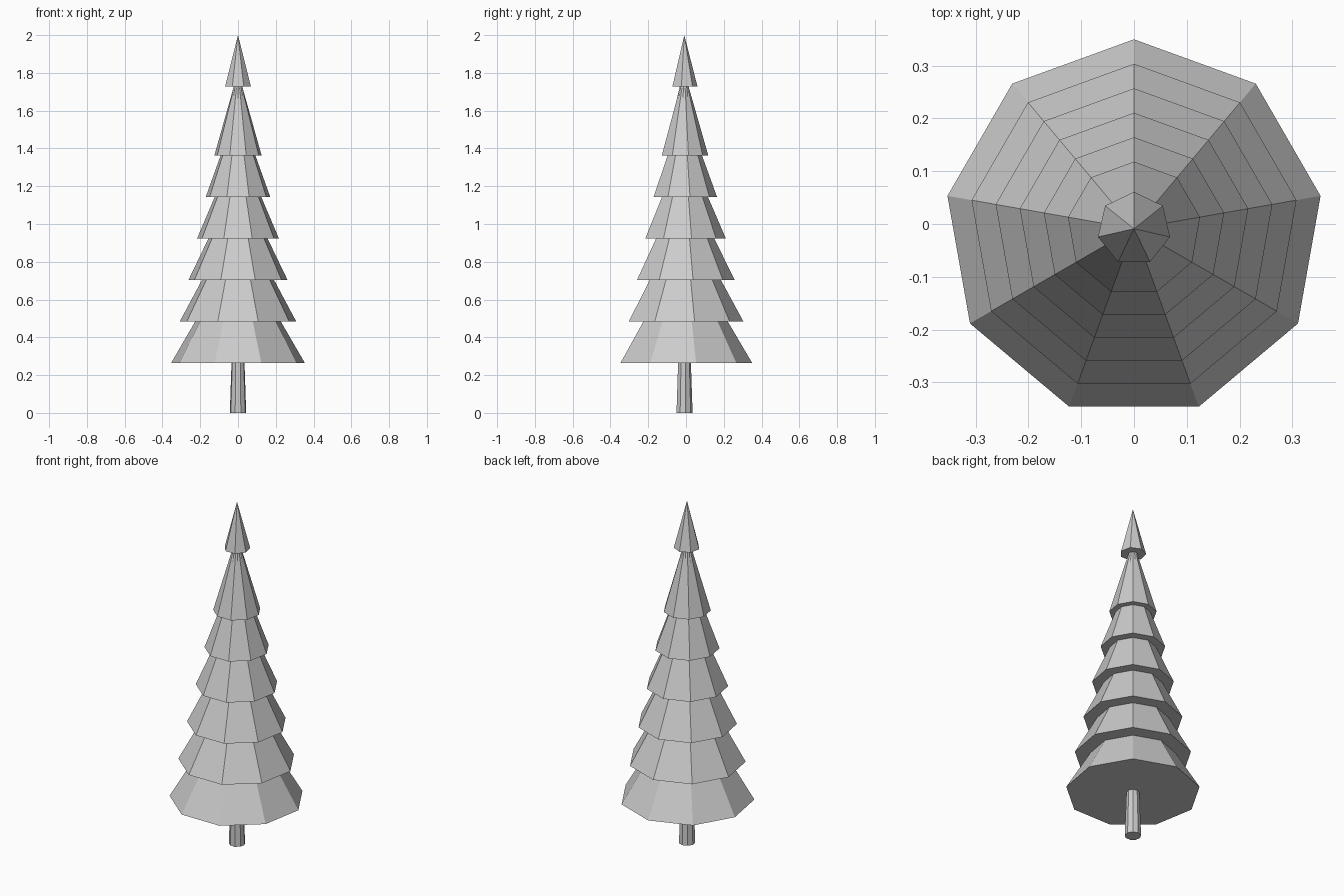
import bpy, math

if "Cube" in bpy.data.objects:
    bpy.data.objects.remove(bpy.data.objects["Cube"])

CY = -0.009  # trunk axis sits slightly off the bounding-box centre


def cone(name, sides, r1, r2, z0, z1, turn=0.0):
    """Flat-shaded closed cone; turn=0 puts one corner towards +y."""
    bpy.ops.mesh.primitive_cone_add(
        vertices=sides, radius1=r1, radius2=r2, depth=z1 - z0,
        location=(0, CY, (z0 + z1) / 2))
    ob = bpy.context.object
    ob.name = name
    # find the corner angle of the primitive and rotate it onto +y
    v = min((v.co for v in ob.data.vertices), key=lambda c: (round(c.z, 4), c.x ** 2 < 1e-9 and -1 or 0))
    a = math.atan2(v.y, v.x)
    ob.rotation_euler.z = math.pi / 2 - a + turn
    return ob


# Tapered trunk
cone("trunk", 9, 0.044, 0.02, 0.0, 0.7)

# Six overlapping foliage tiers, shrinking upwards
for i in range(6):
    z = 0.265 + 0.2195 * i
    cone(f"foliage_tier_{i + 1}", 9, 0.359 - 0.0464 * i, 0.0, z, z + 0.61 - 0.033 * i)

# Inner core whose ridges just show through the upper tier
cone("upper_core", 9, 0.0845, 0.0, 1.47, 1.83, math.pi / 9)

# Tree tip
cone("tree_tip", 7, 0.07, 0.0, 1.727, 2.0)
